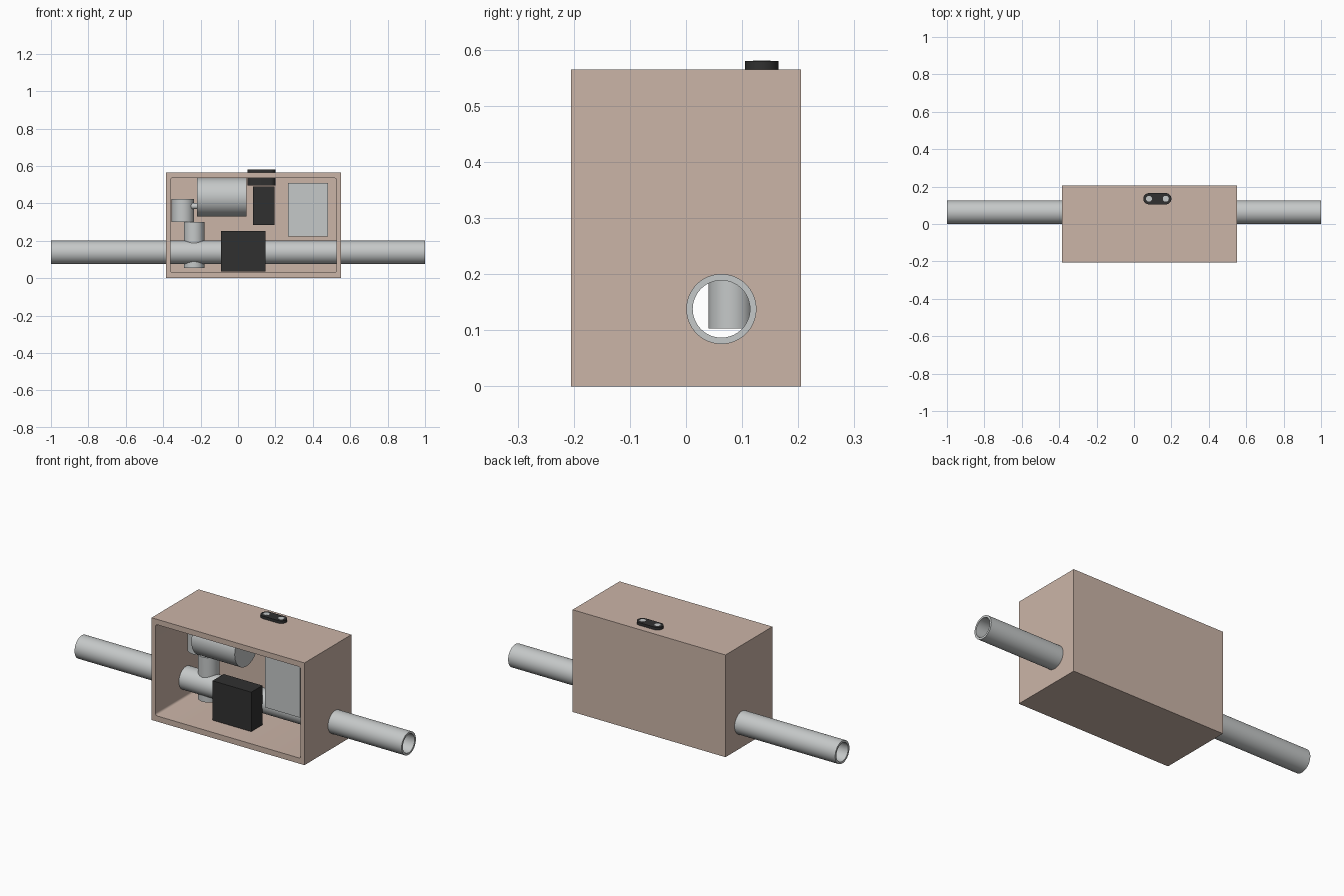
import bpy, bmesh, math
from mathutils import Matrix, Vector

if "Cube" in bpy.data.objects:
    bpy.data.objects.remove(bpy.data.objects["Cube"])


def material(name, rgb):
    m = bpy.data.materials.new(name)
    m.use_nodes = True
    m.diffuse_color = (*rgb, 1)
    m.node_tree.nodes["Principled BSDF"].inputs["Base Color"].default_value = (*rgb, 1)
    return m


TAN = material("warm_tan", (0.60, 0.46, 0.39))
GREY = material("light_grey", (0.56, 0.58, 0.58))
BLACK = material("near_black", (0.03, 0.03, 0.03))
ROT = {"x": Matrix.Rotation(math.pi / 2, 4, "Y"), "z": Matrix.Identity(4)}


def finish(name, bm, mat):
    mesh = bpy.data.meshes.new(name)
    bm.to_mesh(mesh)
    bm.free()
    ob = bpy.data.objects.new(name, mesh)
    bpy.context.collection.objects.link(ob)
    if mat:
        mesh.materials.append(mat)
    return ob


def box(name, low, high, mat=None, round_axis=None, radius=0, segments=4):
    """Box between two corners, optionally rounding edges along one axis."""
    low, high = Vector(low), Vector(high)
    bm = bmesh.new()
    bmesh.ops.create_cube(bm, size=1)
    for v in bm.verts:
        v.co = (low + high) / 2 + v.co * (high - low)
    if round_axis is not None:
        edges = [e for e in bm.edges
                 if abs(e.verts[0].co[round_axis] - e.verts[1].co[round_axis]) > 1e-4]
        bmesh.ops.bevel(bm, geom=edges, offset=radius, segments=segments,
                        profile=0.5, affect="EDGES")
    return finish(name, bm, mat)


def cylinder(name, axis, start, length, radius, mat=None, sides=64):
    """Cylinder growing from start along +x or +z."""
    bm = bmesh.new()
    bmesh.ops.create_cone(bm, cap_ends=True, segments=sides, radius1=radius,
                          radius2=radius, depth=length)
    bm.transform(Matrix.Translation(start) @ ROT[axis]
                 @ Matrix.Translation((0, 0, length / 2)))
    return finish(name, bm, mat)


def cut(target, *cutters):
    """Subtract the cutters and remove them."""
    for c in cutters:
        mod = target.modifiers.new("cut", "BOOLEAN")
        mod.operation, mod.solver, mod.object = "DIFFERENCE", "EXACT", c
        bpy.context.view_layer.update()
        graph = bpy.context.evaluated_depsgraph_get()
        mesh = bpy.data.meshes.new_from_object(target.evaluated_get(graph))
        target.modifiers.clear()
        target.data = mesh
        bpy.data.objects.remove(c)


PIPE_Y, PIPE_Z, PIPE_R = 0.063, 0.138, 0.0625
VALVE_X, VALVE_Y = -0.235, 0.08


def pipe_bore(radius):
    return cylinder("bore", "x", (-1.1, PIPE_Y, PIPE_Z), 2.2, radius)


# Housing: open at the front, drilled for the pipe
housing = box("housing", (-0.385, -0.205, 0), (0.55, 0.205, 0.565), TAN)
cut(housing,
    box("cavity", (-0.362, -0.3, 0.031), (0.527, 0.182, 0.535), None, 1, 0.012),
    pipe_bore(0.058))

# Through pipe
pipe = cylinder("pipe", "x", (-1, PIPE_Y, PIPE_Z), 2, PIPE_R, GREY)
cut(pipe, pipe_bore(0.051))

# Valve sleeve straddling the pipe, with the gate inside it
sleeve = cylinder("valve_sleeve", "z", (VALVE_X, VALVE_Y, 0.053), 0.247, 0.055, GREY)
cut(sleeve, pipe_bore(0.058))
gate = cylinder("valve_gate", "z", (VALVE_X, VALVE_Y, 0.103), 0.19, 0.04, GREY)

# Drive: gear drum, shaft and motor
drum = cylinder("gear_drum", "z", (-0.295, 0.085, 0.30), 0.122, 0.06, GREY)
shaft = cylinder("motor_shaft", "x", (-0.26, 0.06, 0.385), 0.05, 0.016, GREY, 32)
motor = cylinder("motor", "x", (-0.22, 0.01, 0.433), 0.265, 0.103, GREY)

# Electronics
box("sensor_box", (-0.09, -0.094, 0.035), (0.147, 0.003, 0.253), BLACK)
box("control_box", (0.08, 0.12, 0.283), (0.195, 0.182, 0.49), BLACK)
box("battery", (0.267, -0.147, 0.222), (0.482, 0, 0.51), GREY)

# Switch set into the top, with two buttons
switch = box("switch", (0.05, 0.105, 0.495), (0.2, 0.165, 0.58), BLACK, 2, 0.0299, 12)
buttons = [cylinder(f"button_{side}", "z", (x, 0.135, 0.577), 0.004, 0.016, GREY, 32)
           for side, x in (("right", 0.08), ("left", 0.17))]

# Smooth the round parts, keeping rims sharp
bpy.ops.object.select_all(action="DESELECT")
for ob in [housing, pipe, sleeve, gate, drum, shaft, motor, switch, *buttons]:
    ob.select_set(True)
    bpy.context.view_layer.objects.active = ob
bpy.ops.object.shade_smooth_by_angle(angle=math.radians(30))
